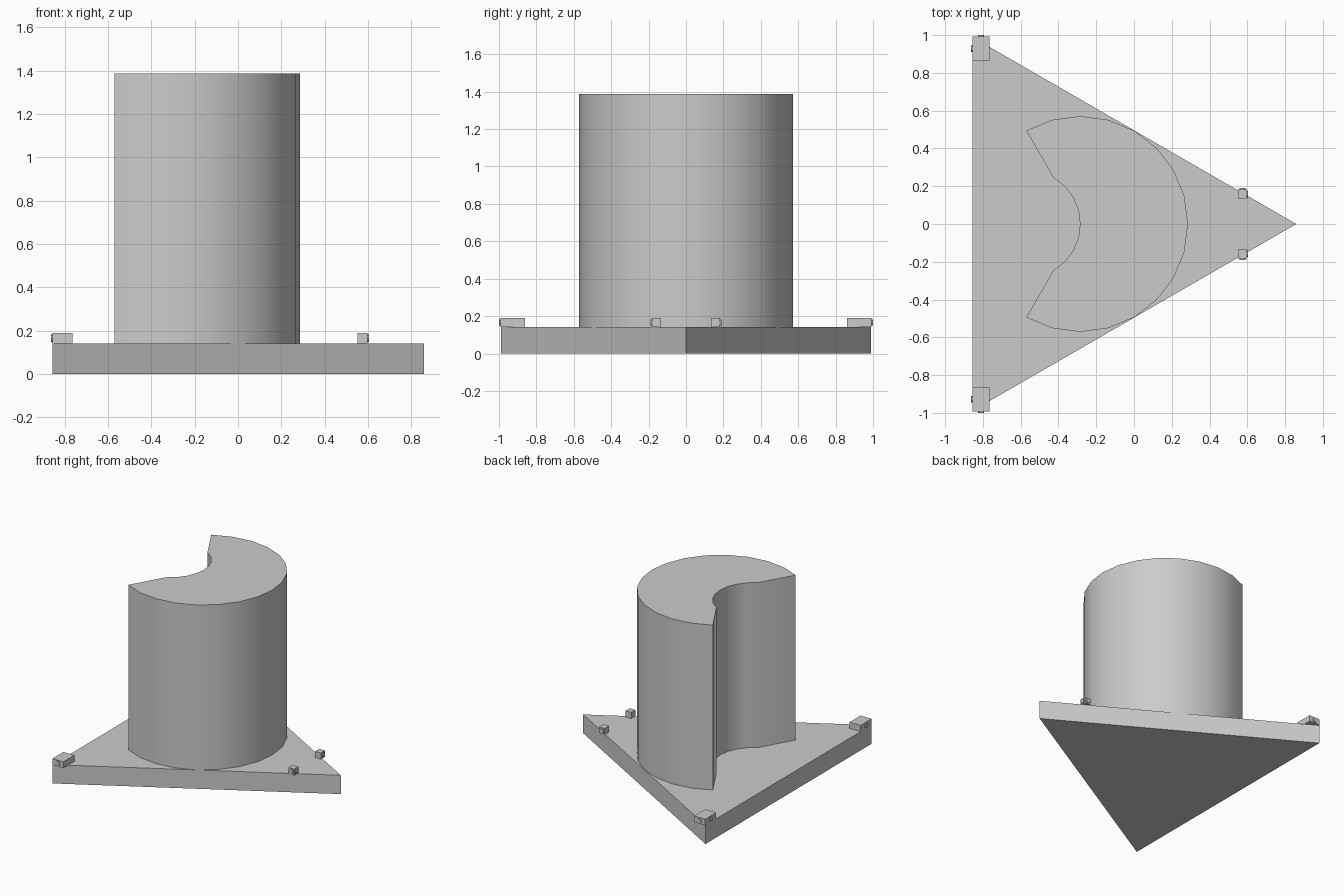
import bpy, bmesh
from math import sin, cos, radians
from mathutils import Matrix, Vector

if "Cube" in bpy.data.objects:
    bpy.data.objects.remove(bpy.data.objects["Cube"])

BASE_TOP = 0.142
TOP = 1.388
LUG_TOP = 0.189


def new_object(name, bm):
    bmesh.ops.recalc_face_normals(bm, faces=bm.faces)
    mesh = bpy.data.meshes.new(name)
    bm.to_mesh(mesh)
    bm.free()
    obj = bpy.data.objects.new(name, mesh)
    bpy.context.collection.objects.link(obj)
    return obj


def prism(name, outline, z0, z1):
    bm = bmesh.new()
    face = bm.faces.new([bm.verts.new((x, y, z0)) for x, y in outline])
    ext = bmesh.ops.extrude_face_region(bm, geom=[face], use_keep_orig=True)
    top = [g for g in ext["geom"] if isinstance(g, bmesh.types.BMVert)]
    bmesh.ops.translate(bm, verts=top, vec=(0, 0, z1 - z0))
    return new_object(name, bm)


def arc(cx, r, a0, a1, n):
    angles = [radians(a0 + (a1 - a0) * i / n) for i in range(n + 1)]
    return [(cx + r * cos(a), r * sin(a)) for a in angles]


def lug(name, x0, x1, y0, y1, x_dir, side):
    """Box with a small round stud on its outer x face and outer y face."""
    cx, cy, cz = (x0 + x1) / 2, (y0 + y1) / 2, (BASE_TOP + LUG_TOP) / 2
    bm = bmesh.new()
    size = Matrix.Diagonal((x1 - x0, y1 - y0, LUG_TOP - BASE_TOP, 1))
    place = Matrix.Translation((cx, cy * side, cz))
    bmesh.ops.create_cube(bm, size=1, matrix=place @ size)
    face_x = (x1 if x_dir > 0 else x0, cy * side, cz)
    face_y = (cx, y1 * side, cz)
    for pos, axis in ((face_x, 'Y'), (face_y, 'X')):
        m = Matrix.Translation(pos) @ Matrix.Rotation(radians(90), 4, axis)
        bmesh.ops.create_cone(bm, cap_ends=True, segments=8, radius1=0.017,
                              radius2=0.017, depth=0.013, matrix=m)
    return new_object(name, bm)


# Triangular base plate
prism("base_plate", [(-0.856, -0.99), (0.859, 0), (-0.856, 0.99)], 0, BASE_TOP)

# Crescent column: outer arc, straight cut ends, hollow inner arc
tower = prism("crescent_column",
              arc(-0.285, 0.571, -120, 120, 16) + arc(-0.57, 0.285, 60, -60, 8),
              BASE_TOP, TOP)
bpy.context.view_layer.objects.active = tower
tower.select_set(True)
bpy.ops.object.shade_smooth_by_angle(angle=radians(30))

# Corner lugs at the wide end and small lugs near the tip
for side, label in ((-1, "front"), (1, "back")):
    lug(label + "_corner_lug", -0.856, -0.764, 0.862, 0.993, -1, side)
    lug(label + "_tip_lug", 0.551, 0.598, 0.134, 0.183, 1, side)
